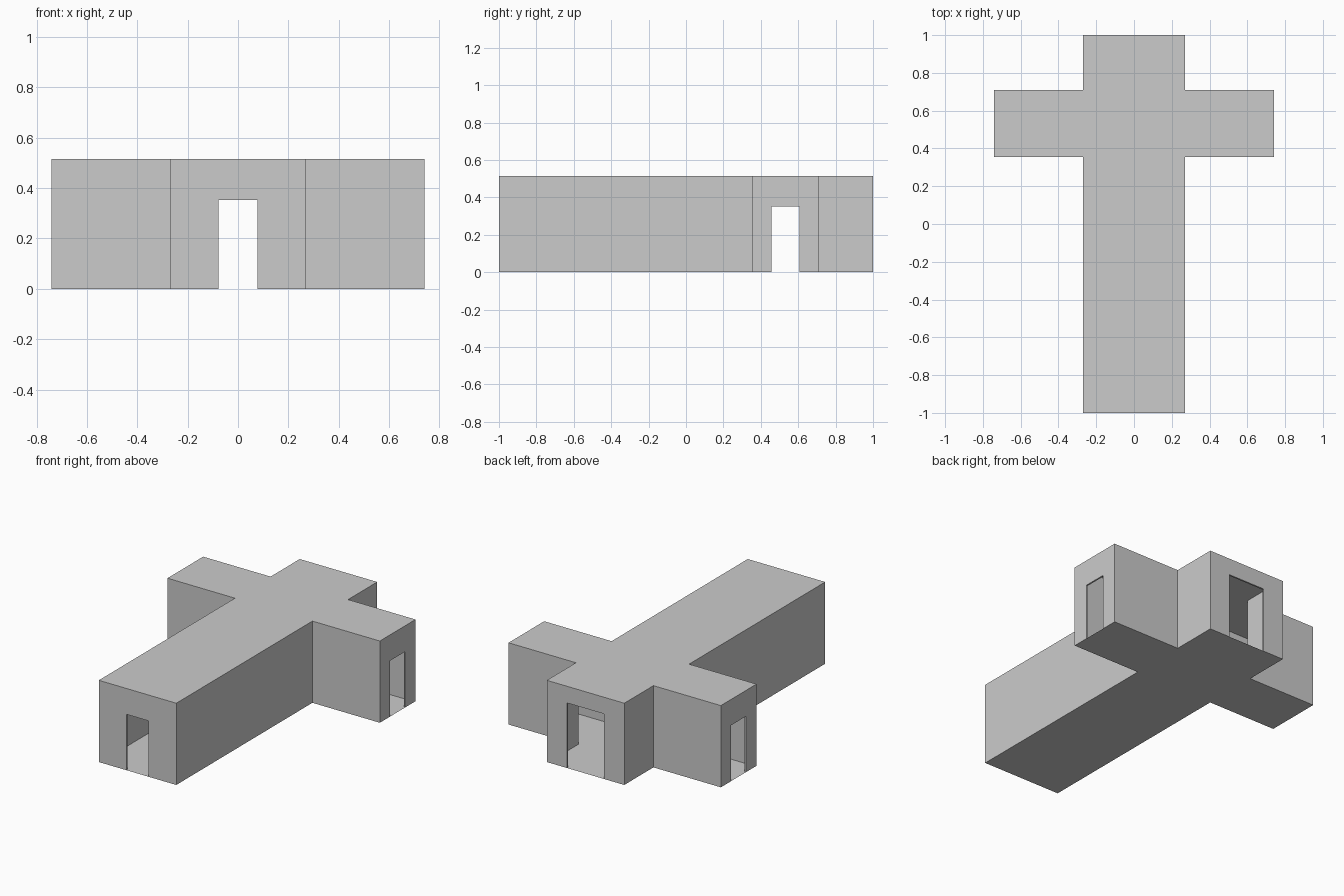
import bpy, bmesh

if "Cube" in bpy.data.objects:
    bpy.data.objects.remove(bpy.data.objects["Cube"])

HEIGHT = 0.515
WALL = 0.01

# Right half of the cross plan, front to back, mirrored to a full loop
half = [(0.27, -1), (0.27, 0.355), (0.74, 0.355), (0.74, 0.71), (0.27, 0.71), (0.27, 1)]
outline = half + [(-x, y) for x, y in reversed(half)]


def make_object(name, bm):
    mesh = bpy.data.meshes.new(name)
    bm.to_mesh(mesh)
    bm.free()
    obj = bpy.data.objects.new(name, mesh)
    bpy.context.collection.objects.link(obj)
    return obj


def slab(name, z, facing_up):
    bm = bmesh.new()
    points = outline if facing_up else outline[::-1]
    bm.faces.new([bm.verts.new((x, y, z)) for x, y in points])
    return make_object(name, bm)


def cut_door(walls, name, centre, size):
    # Opening from below the ground up to the door height
    bm = bmesh.new()
    bmesh.ops.create_cube(bm, size=1)
    cutter = make_object(name, bm)
    sx, sy, top = size
    cutter.scale = (sx, sy, top + 0.1)
    cutter.location = (*centre, (top - 0.1) / 2)
    cutter.hide_render = True
    cutter.display_type = 'WIRE'
    mod = walls.modifiers.new(name, 'BOOLEAN')
    mod.operation = 'DIFFERENCE'
    mod.solver = 'EXACT'
    mod.object = cutter


# Thin outer walls
bm = bmesh.new()
low = [bm.verts.new((x, y, 0)) for x, y in outline]
high = [bm.verts.new((x, y, HEIGHT)) for x, y in outline]
for i in range(len(outline)):
    j = (i + 1) % len(outline)
    bm.faces.new((low[i], low[j], high[j], high[i]))
walls = make_object("walls", bm)
thick = walls.modifiers.new("thickness", 'SOLIDIFY')
thick.thickness = WALL
thick.offset = -1
thick.use_even_offset = True

# Doorways: narrow at the front and both arms, wide at the back
cut_door(walls, "front_door_cutter", (0, -1), (0.155, 0.1, 0.352))
cut_door(walls, "back_door_cutter", (0, 1), (0.256, 0.1, 0.41))
for side, name in ((1, "right"), (-1, "left")):
    cut_door(walls, name + "_door_cutter", (side * 0.74, 0.533), (0.1, 0.15, 0.352))

# Floor and flat roof
slab("floor", 0, False)
slab("roof", HEIGHT, True)
